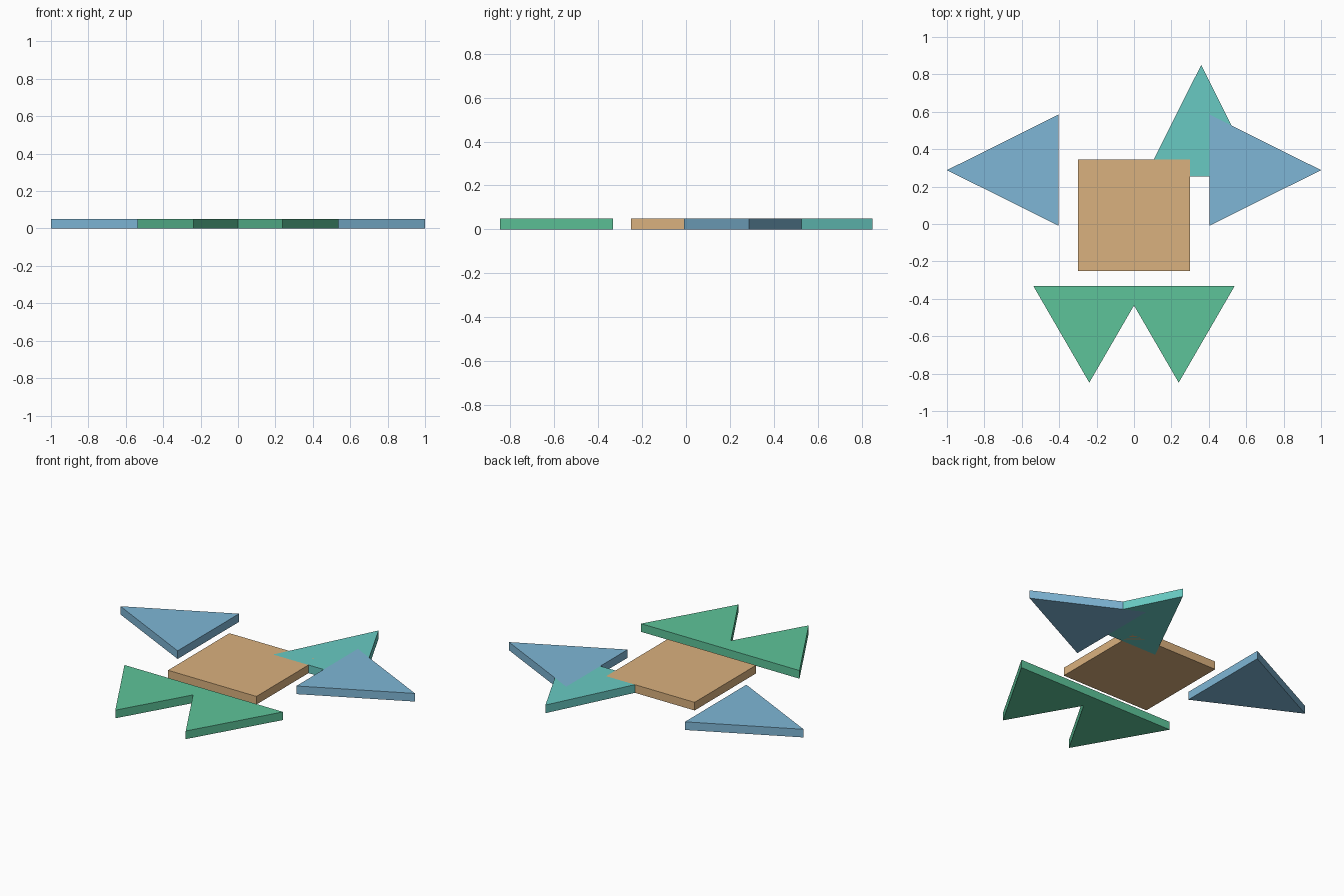
import bpy

if "Cube" in bpy.data.objects:
    bpy.data.objects.remove(bpy.data.objects["Cube"])

THICKNESS = 0.05


def material(name, rgb):
    mat = bpy.data.materials.new(name)
    mat.diffuse_color = (*rgb, 1.0)
    mat.use_nodes = True
    mat.node_tree.nodes["Principled BSDF"].inputs["Base Color"].default_value = mat.diffuse_color
    return mat


def tile(name, outline, mat):
    """Flat tile: a counter-clockwise outline extruded up from z = 0."""
    n = len(outline)
    verts = [(x, y, z) for z in (0.0, THICKNESS) for x, y in outline]
    faces = [tuple(reversed(range(n))), tuple(range(n, 2 * n))]
    faces += [(i, (i + 1) % n, (i + 1) % n + n, i + n) for i in range(n)]
    mesh = bpy.data.meshes.new(name)
    mesh.from_pydata(verts, [], faces)
    mesh.materials.append(mat)
    obj = bpy.data.objects.new(name, mesh)
    bpy.context.collection.objects.link(obj)
    return obj


def mirrored(outline):
    return [(-x, y) for x, y in reversed(outline)]


tan = material("tan", (0.70, 0.44, 0.21))
blue = material("blue", (0.21, 0.47, 0.67))
green = material("green", (0.11, 0.55, 0.32))
teal = material("teal", (0.14, 0.59, 0.54))

# Square body
tile("body_square", [(-0.3, -0.25), (0.3, -0.25), (0.3, 0.345), (-0.3, 0.345)], tan)

# Side triangles pointing outwards
side = [(0.403, -0.01), (1.0, 0.288), (0.403, 0.586)]
tile("right_side_triangle", side, blue)
tile("left_side_triangle", mirrored(side), blue)

# Foot triangles pointing down, overlapping in the middle
foot = [(-0.06, -0.332), (0.239, -0.848), (0.538, -0.332)]
tile("right_foot_triangle", foot, green)
tile("left_foot_triangle", mirrored(foot), green)

# Upper triangle behind the body
tile("upper_triangle", [(0.06, 0.255), (0.658, 0.255), (0.359, 0.85)], teal)
